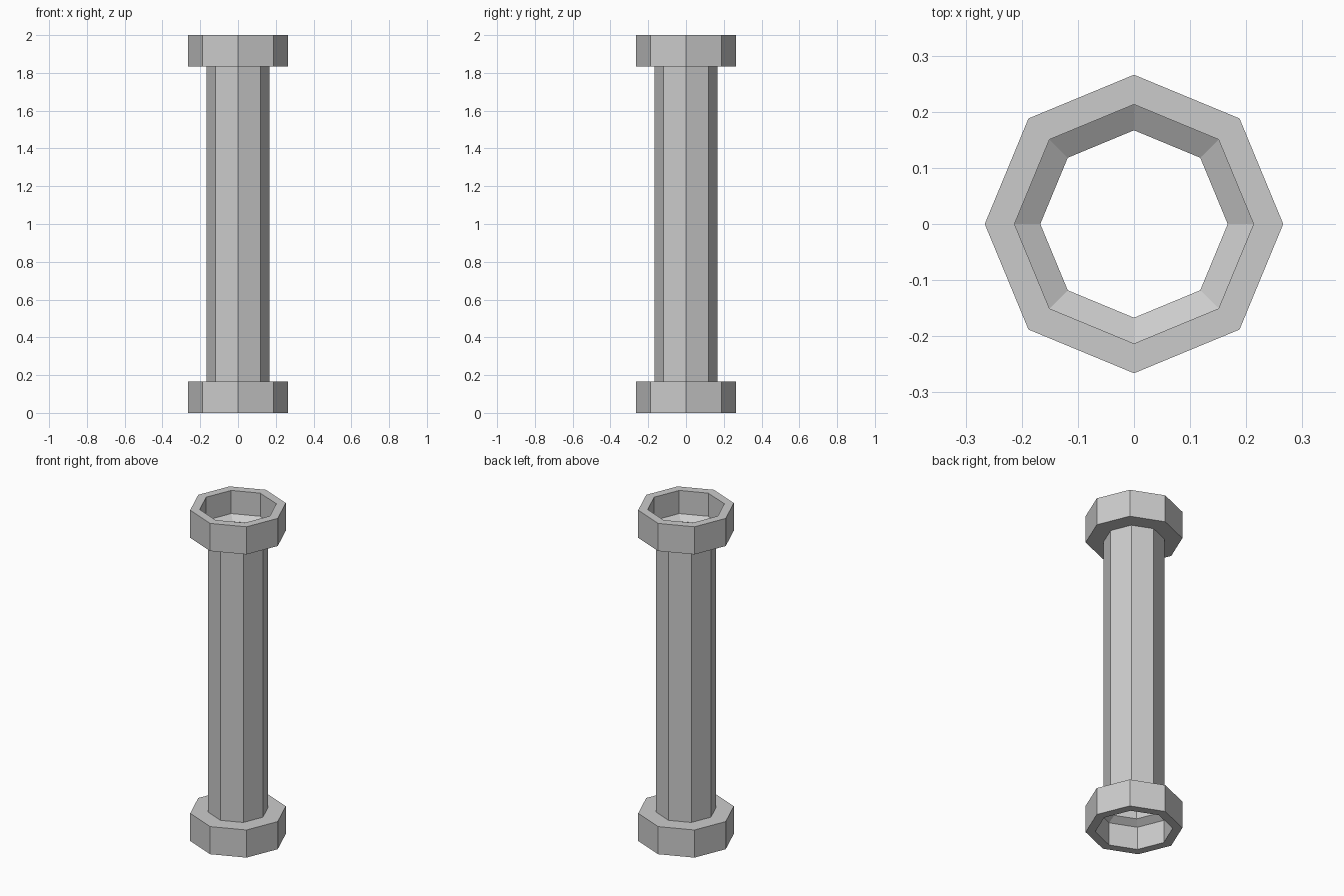
import bpy, bmesh, math

if "Cube" in bpy.data.objects:
    bpy.data.objects.remove(bpy.data.objects["Cube"])

SIDES = 8


def lathe(name, profile, closed=False):
    """Spin an (radius, z) profile into a flat-sided octagonal part."""
    bm = bmesh.new()
    rings = [[bm.verts.new((r * math.cos(math.tau * i / SIDES),
                            r * math.sin(math.tau * i / SIDES), z))
              for i in range(SIDES)] for r, z in profile]
    pairs = list(zip(rings, rings[1:]))
    if closed:
        pairs.append((rings[-1], rings[0]))
    for a, b in pairs:
        for i in range(SIDES):
            j = (i + 1) % SIDES
            bm.faces.new((a[i], a[j], b[j], b[i]))
    mesh = bpy.data.meshes.new(name)
    bm.normal_update()
    bm.to_mesh(mesh)
    bm.free()
    obj = bpy.data.objects.new(name, mesh)
    bpy.context.collection.objects.link(obj)
    return obj


# Pipe with a hollow collar at each end, outlined from the lower bore outward
R_PIPE, R_BORE, R_COLLAR = 0.167, 0.213, 0.266
Z_COLLAR, Z_BORE = 0.167, 0.14

# Thin-walled pipe
lathe("pipe", [(R_PIPE, Z_COLLAR), (R_PIPE, 2 - Z_COLLAR)])

# Collars: outer wall, rim, bore and sloped seat meeting the pipe
collar = [(R_PIPE, Z_COLLAR), (R_BORE, Z_BORE), (R_BORE, 0),
          (R_COLLAR, 0), (R_COLLAR, Z_COLLAR)]
lathe("bottom_collar", collar, closed=True)
lathe("top_collar", [(r, 2 - z) for r, z in reversed(collar)], closed=True)
